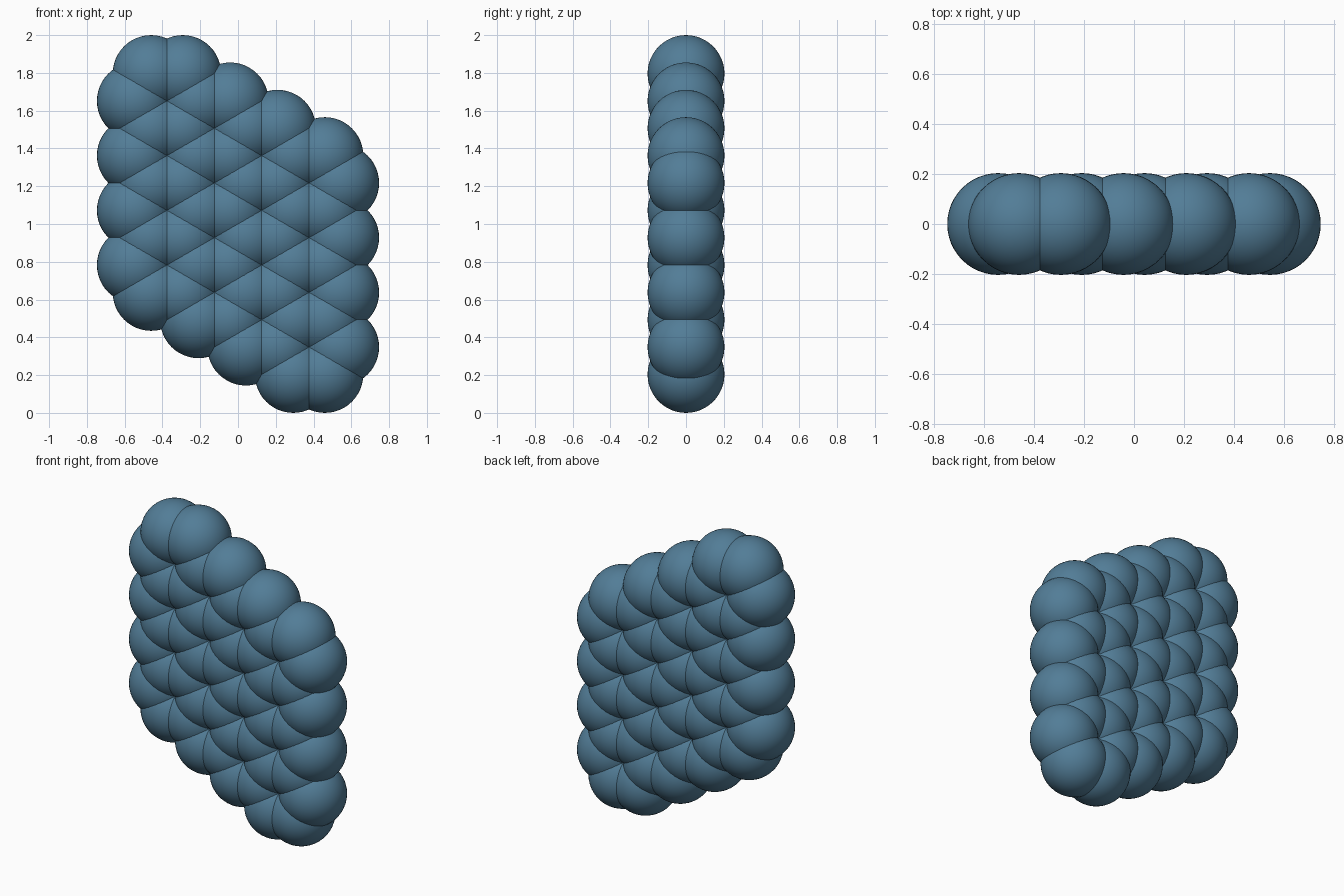
import bpy
import math

if "Cube" in bpy.data.objects:
    bpy.data.objects.remove(bpy.data.objects["Cube"])

BOND = 0.1672                      # distance between neighbouring balls
RADIUS = 0.2035                    # ball radius
PITCH = BOND * math.sqrt(3)        # distance between hexagon centres
N = 4                              # hexagons along each side of the sheet

blue = bpy.data.materials.new("steel_blue")
blue.diffuse_color = (0.085, 0.205, 0.31, 1.0)
blue.use_nodes = True
blue.node_tree.nodes["Principled BSDF"].inputs["Base Color"].default_value = blue.diffuse_color

# Honeycomb corners of a slanted 4 x 4 patch of hexagons, shared corners kept once
corners = {}
for i in range(N):
    for j in range(N):
        u, v = i - (N - 1) / 2, j - (N - 1) / 2
        cx = 1.5 * BOND * u
        cz = 1.0 - PITCH * (v + u / 2)
        for k in range(6):
            a = math.radians(60 * k)
            x, z = cx + BOND * math.cos(a), cz + BOND * math.sin(a)
            corners[(round(x * 100), round(z * 100))] = (x, z)

# Merge any rounding twins
points = []
for p in sorted(corners.values()):
    if all(math.dist(p, q) > BOND * 0.5 for q in points):
        points.append(p)

# One smooth ball mesh, shared by every ball in the sheet
bpy.ops.mesh.primitive_uv_sphere_add(segments=48, ring_count=24, radius=RADIUS)
first = bpy.context.object
bpy.ops.object.shade_smooth()
first.data.name = "ball"
first.data.materials.append(blue)

for n, (x, z) in enumerate(points):
    ball = first if n == 0 else bpy.data.objects.new("ball", first.data)
    if n:
        bpy.context.collection.objects.link(ball)
    ball.name = f"ball_{n + 1:02d}"
    ball.location = (x, 0, z)
